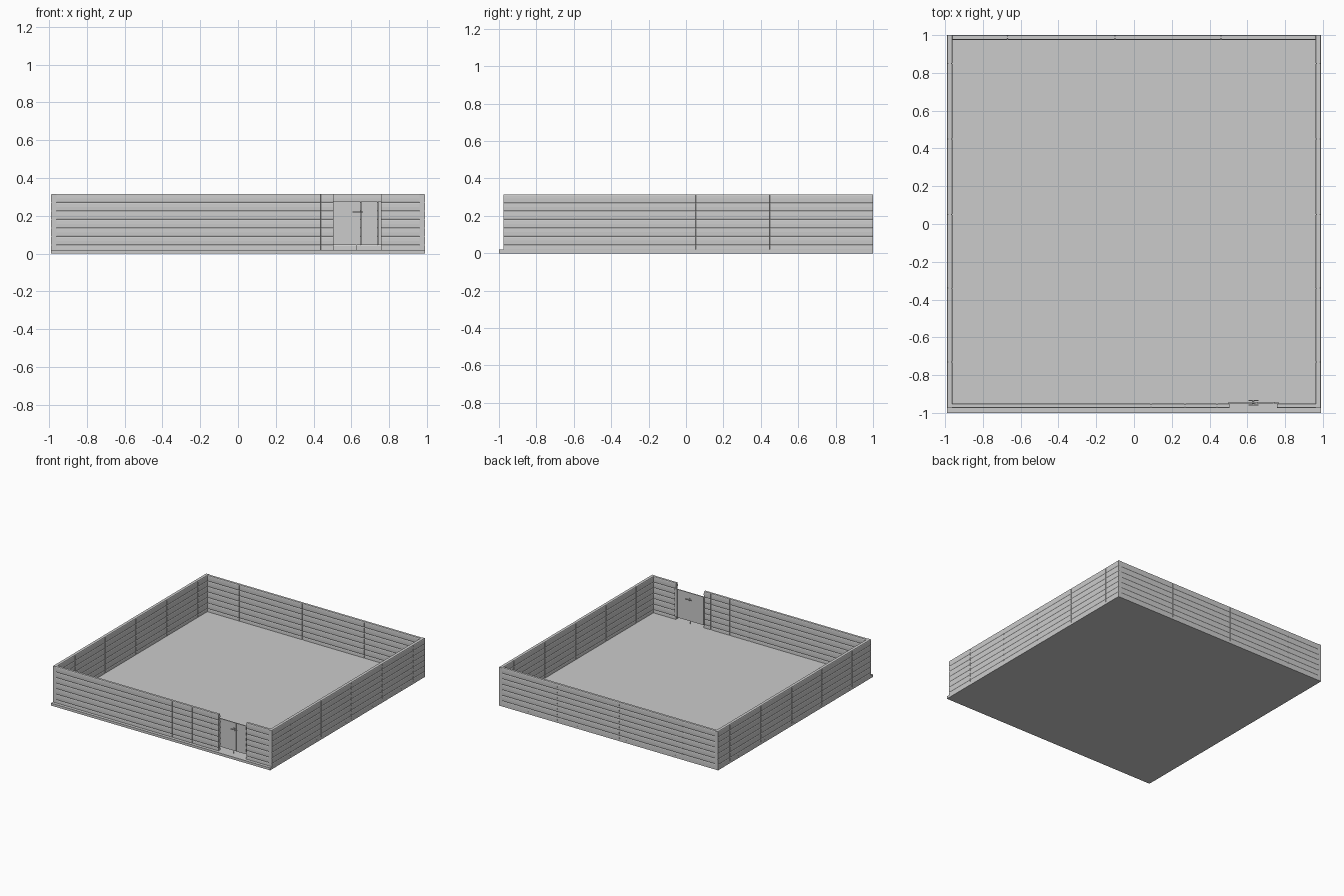
import bpy, bmesh, math

if "Cube" in bpy.data.objects:
    bpy.data.objects.remove(bpy.data.objects["Cube"])

H = 0.315        # wall height
ROWS = 7         # stacked board courses


def finish(bm, name):
    bmesh.ops.recalc_face_normals(bm, faces=bm.faces)
    me = bpy.data.meshes.new(name)
    bm.to_mesh(me)
    bm.free()
    ob = bpy.data.objects.new(name, me)
    bpy.context.collection.objects.link(ob)
    return ob


def box(name, x0, x1, y0, y1, z0, z1):
    bm = bmesh.new()
    bmesh.ops.create_cube(bm, size=1)
    for v in bm.verts:
        v.co = ((x0 + x1) / 2 + v.co.x * (x1 - x0),
                (y0 + y1) / 2 + v.co.y * (y1 - y0),
                (z0 + z1) / 2 + v.co.z * (z1 - z0))
    return finish(bm, name)


def profile(half):
    """Cross-section with gently rounded board courses on both faces."""
    side = [(half - 0.003, 0)]
    step = H / ROWS
    for r in range(ROWS):
        for t in (0.12, 0.5, 0.88, 1.0):
            side.append((half - (0.003 if t == 1.0 else 0.0006 if t != 0.5 else 0),
                         (r + t) * step))
    return side + [(-o, z) for o, z in reversed(side)]


def wall(name, a, b, centre, thick, axis, joints=()):
    """Sweep the board profile from a to b, narrowing at each panel joint."""
    half = thick / 2
    stations = [(a, half)]
    for j in joints:
        stations += [(j - 0.003, half), (j - 0.002, half - 0.003),
                     (j + 0.002, half - 0.003), (j + 0.003, half)]
    stations.append((b, half))
    bm = bmesh.new()
    rings = []
    for s, h in stations:
        rings.append([bm.verts.new((s, centre + o, z) if axis == 'x'
                                   else (centre + o, s, z)) for o, z in profile(h)])
    n = len(rings[0])
    for p, q in zip(rings, rings[1:]):
        for i in range(n):
            k = (i + 1) % n
            bm.faces.new((p[i], p[k], q[k], q[i]))
    bm.faces.new(rings[0])
    bm.faces.new(rings[-1])
    return finish(bm, name)


# floor slab, projecting as a low ledge in front
box("floor_slab", -0.99, 0.99, -1, 1, 0, 0.02)

# side walls
side_joints = [-0.73, -0.34, 0.05, 0.45, 0.85]
for sx, label in ((-1, "left"), (1, "right")):
    wall(label + "_wall", -0.975, 1, sx * 0.975, 0.03, 'y', side_joints)

# back wall between the side walls
wall("back_wall", -0.962, 0.962, 0.9875, 0.025, 'x', [-0.67, -0.10, 0.46])

# front wall, interrupted by the doorway
wall("front_wall_left", -0.985, 0.505, -0.9625, 0.025, 'x', [0.09, 0.27, 0.44])
wall("front_wall_right", 0.757, 0.985, -0.9625, 0.025, 'x')

# door boards behind the doorway
box("door_board_left", 0.50, 0.649, -0.95, -0.942, 0.045, 0.275)
box("door_board_right", 0.651, 0.738, -0.95, -0.942, 0.045, 0.275)
box("door_edge_strip", 0.74, 0.765, -0.95, -0.942, 0.045, 0.275)

# drop bolt under the door
box("drop_bolt", 0.623, 0.627, -0.948, -0.944, 0.018, 0.06)

# lever handles on both faces with a shared spindle
box("handle_spindle", 0.628, 0.634, -0.958, -0.932, 0.217, 0.223)
for y, label in ((-0.958, "outer"), (-0.934, "inner")):
    box(label + "_handle_lever", 0.605, 0.66, y - 0.002, y + 0.003, 0.218, 0.223)
    box(label + "_handle_plate", 0.625, 0.637,
        -0.952 if label == "outer" else -0.943,
        -0.949 if label == "outer" else -0.940, 0.208, 0.232)
